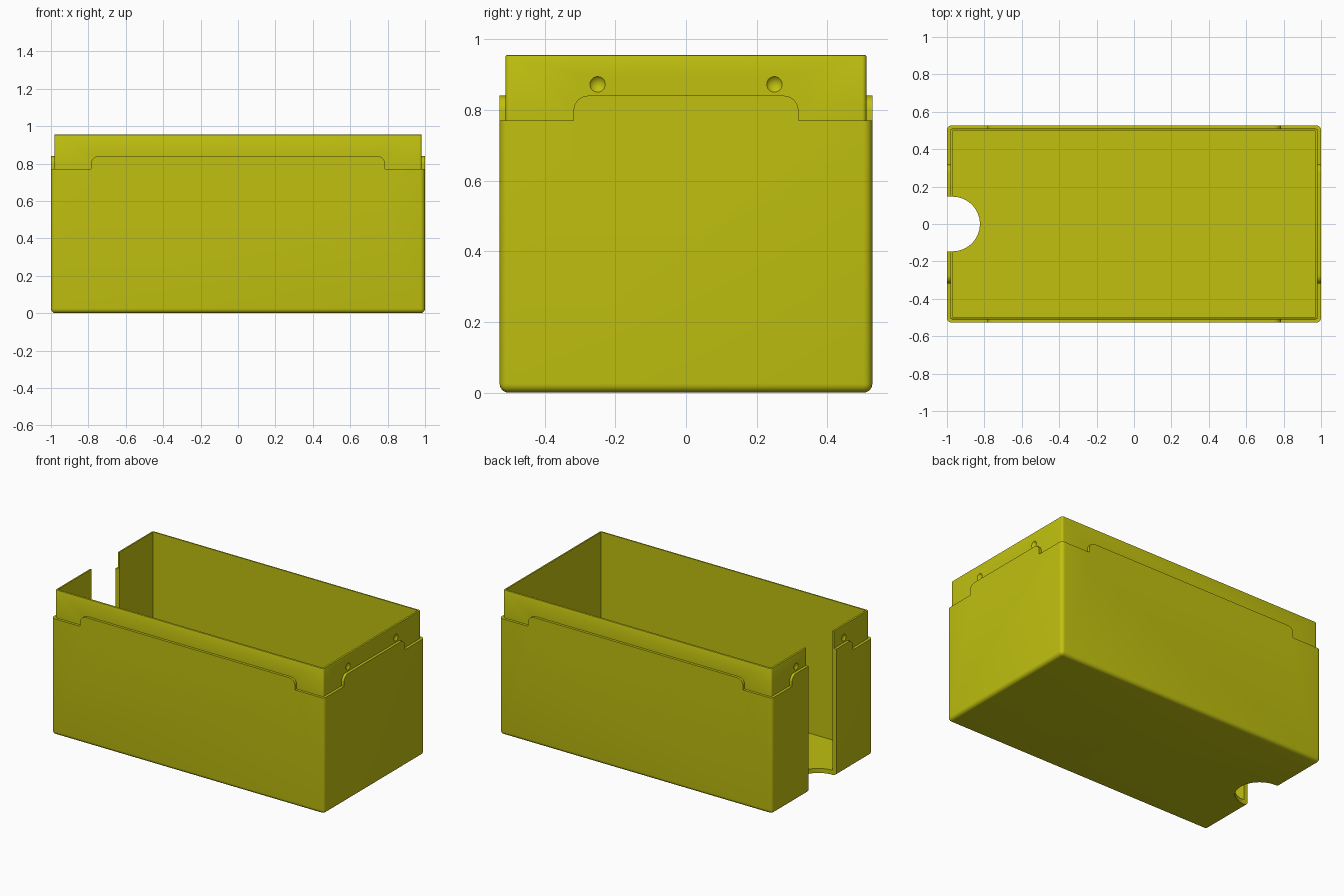
import bpy, bmesh, math

if "Cube" in bpy.data.objects:
    bpy.data.objects.remove(bpy.data.objects["Cube"])

HX, HY = 1.0, 0.527          # outer half sizes
LX, LY = 0.982, 0.51         # lip half sizes
CX, CY = 0.97, 0.498         # cavity half sizes
RIM, TAB, TOP, FLOOR = 0.77, 0.84, 0.955, 0.03

yellow = bpy.data.materials.new("yellow")
yellow.diffuse_color = (0.53, 0.53, 0.005, 1)
yellow.use_nodes = True
yellow.node_tree.nodes["Principled BSDF"].inputs["Base Color"].default_value = yellow.diffuse_color


def finish(bm, name):
    bmesh.ops.recalc_face_normals(bm, faces=bm.faces)
    me = bpy.data.meshes.new(name)
    bm.to_mesh(me)
    bm.free()
    ob = bpy.data.objects.new(name, me)
    bpy.context.collection.objects.link(ob)
    me.materials.append(yellow)
    return ob


def box(name, hx, hy, z0, z1, radius=0, bottom=False, top=0):
    """Box with optional rounded vertical, bottom and top edges."""
    bm = bmesh.new()
    bmesh.ops.create_cube(bm, size=1)
    for v in bm.verts:
        v.co = (v.co.x * 2 * hx, v.co.y * 2 * hy, z1 if v.co.z > 0 else z0)

    def height(e):
        return [v.co.z for v in e.verts]
    if radius:
        edges = [e for e in bm.edges if abs(height(e)[0] - height(e)[1]) > 0.01
                 or (bottom and max(height(e)) < z0 + 0.001)]
        bmesh.ops.bevel(bm, geom=edges, offset=radius, segments=6, profile=0.5, affect='EDGES')
    if top:
        edges = [e for e in bm.edges if min(height(e)) > z1 - 0.001]
        bmesh.ops.bevel(bm, geom=edges, offset=top, segments=2, profile=0.5, affect='EDGES')
    return finish(bm, name)


def prism(name, points, vector):
    """Flat outline pushed along a vector."""
    bm = bmesh.new()
    face = bm.faces.new([bm.verts.new(p) for p in points])
    ext = bmesh.ops.extrude_face_region(bm, geom=[face])
    bmesh.ops.translate(bm, vec=vector, verts=[v for v in ext['geom'] if isinstance(v, bmesh.types.BMVert)])
    return finish(bm, name)


def tab_outline(half, r=0.042, steps=8):
    """Tab outline with rounded upper corners."""
    arc = [(half - r + r * math.cos(a), TAB - r + r * math.sin(a))
           for a in (math.pi / 2 * i / steps for i in range(steps + 1))]
    right = [(half, RIM - 0.1)] + arc
    return right + [(-u, z) for u, z in reversed(right)]


def combine(target, tool, operation):
    mod = target.modifiers.new(operation.lower(), 'BOOLEAN')
    mod.object, mod.operation, mod.solver = tool, operation, 'EXACT'
    bpy.context.view_layer.objects.active = target
    bpy.ops.object.modifier_apply(modifier=mod.name)
    bpy.data.objects.remove(tool)


# Outer shell, raised lip and the rounded tabs on all four sides
tray = box("box_tray", HX, HY, 0, RIM, 0.025, bottom=True)
combine(tray, prism("long_tabs", [(u, -HY, z) for u, z in tab_outline(0.787)], (0, 2 * HY, 0)), 'UNION')
combine(tray, prism("end_tabs", [(-HX, u, z) for u, z in tab_outline(0.318)], (2 * HX, 0, 0)), 'UNION')
combine(tray, box("lip", LX, LY, 0.4, TOP, 0.012, top=0.004), 'UNION')

# Cavity
combine(tray, box("cavity", CX, CY, FLOOR, 1.2), 'DIFFERENCE')

# Thumb slot through the left wall and floor
R = 0.146
slot = [(-0.97 + R * math.cos(a), R * math.sin(a), -0.2)
        for a in (-math.pi / 2 + math.pi * i / 32 for i in range(33))]
combine(tray, prism("slot", [(-1.2, -R, -0.2)] + slot + [(-1.2, R, -0.2)], (0, 0, 1.5)), 'DIFFERENCE')

# Snap dimples on both ends of the lip
for sx in (-1, 1):
    for sy in (-1, 1):
        bm = bmesh.new()
        bmesh.ops.create_uvsphere(bm, u_segments=24, v_segments=16, radius=0.0285)
        bmesh.ops.translate(bm, vec=(sx * (LX + 0.018), sy * 0.25, 0.872), verts=bm.verts)
        combine(tray, finish(bm, "dimple"), 'DIFFERENCE')

# Smooth rounded edges, crisp corners
bpy.ops.object.select_all(action='DESELECT')
tray.select_set(True)
bpy.context.view_layer.objects.active = tray
bpy.ops.object.shade_smooth_by_angle(angle=math.radians(30))
